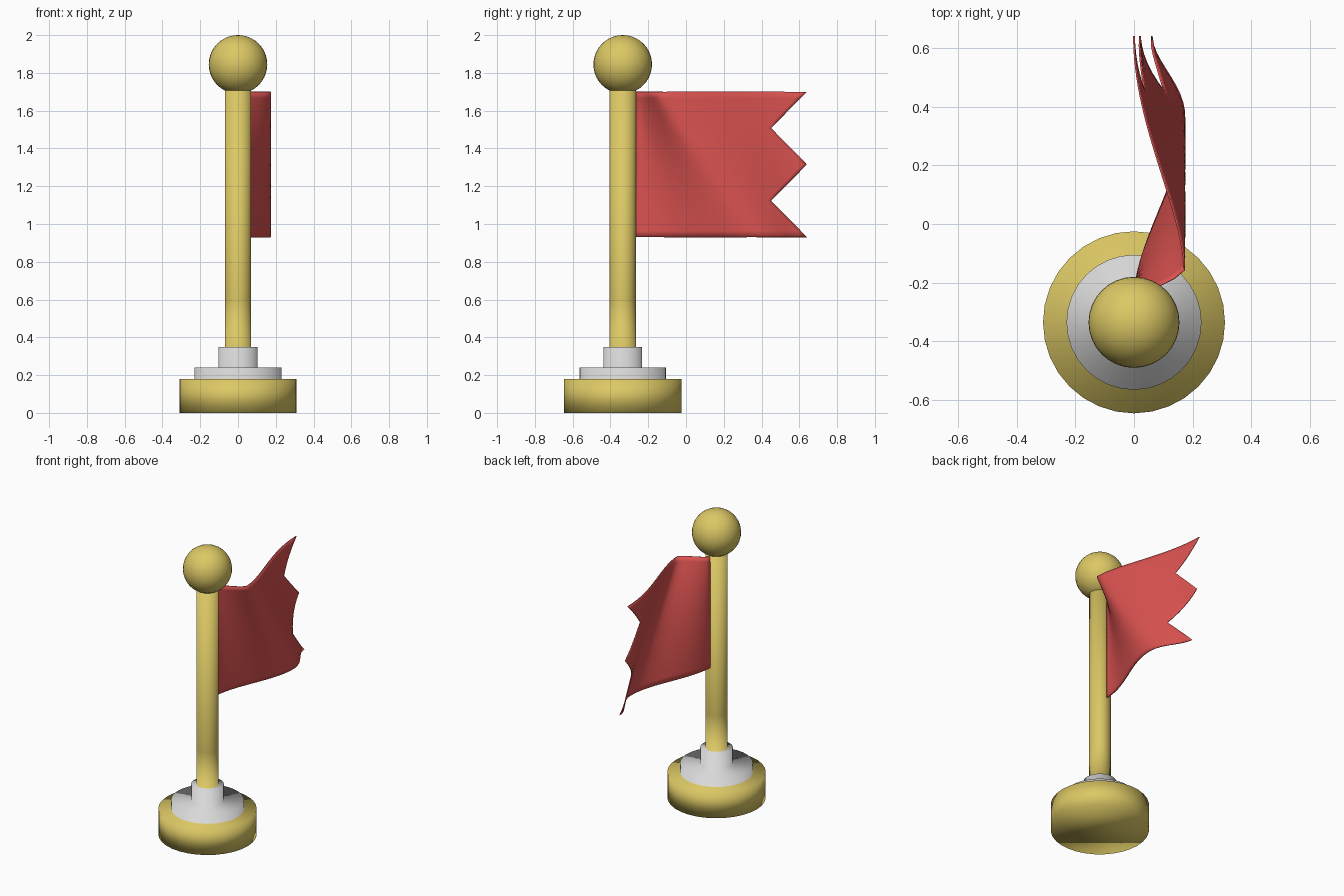
import bpy, bmesh, math

if "Cube" in bpy.data.objects:
    bpy.data.objects.remove(bpy.data.objects["Cube"])

POLE_Y = -0.335


def material(name, rgb):
    m = bpy.data.materials.new(name)
    m.diffuse_color = (*rgb, 1)
    m.use_nodes = True
    m.node_tree.nodes["Principled BSDF"].inputs["Base Color"].default_value = m.diffuse_color
    return m


gold = material("gold", (0.72, 0.58, 0.13))
silver = material("light grey", (0.70, 0.70, 0.70))
red = material("red", (0.70, 0.085, 0.08))


def finish(name, bm, mats):
    bmesh.ops.recalc_face_normals(bm, faces=bm.faces)
    for f in bm.faces:
        f.smooth = True
    me = bpy.data.meshes.new(name)
    bm.to_mesh(me)
    bm.free()
    for m in mats:
        me.materials.append(m)
    ob = bpy.data.objects.new(name, me)
    bpy.context.collection.objects.link(ob)
    return ob


# Base, collar and pole: one turned profile of (radius, height)
profile = [(0.31, 0), (0.31, 0.18), (0.23, 0.18), (0.23, 0.24), (0.103, 0.24),
           (0.103, 0.35), (0.07, 0.35), (0.07, 0.6), (0.07, 1.75)]
SIDES = 32
bm = bmesh.new()
rings = []
for r, z in profile:
    rings.append([bm.verts.new((r * math.cos(2 * math.pi * i / SIDES),
                                POLE_Y + r * math.sin(2 * math.pi * i / SIDES), z))
                  for i in range(SIDES)])
for k, (a, b) in enumerate(zip(rings, rings[1:])):
    for i in range(SIDES):
        j = (i + 1) % SIDES
        f = bm.faces.new((a[i], a[j], b[j], b[i]))
        f.material_index = 1 if 2 <= k <= 5 else 0   # stepped collar is grey
bm.faces.new(rings[0])
bm.faces.new(rings[-1])
finish("base_and_pole", bm, [gold, silver])

# Ball on top
bm = bmesh.new()
bmesh.ops.create_uvsphere(bm, u_segments=32, v_segments=20, radius=0.155)
bmesh.ops.translate(bm, verts=bm.verts, vec=(0, POLE_Y, 1.845))
finish("ball_finial", bm, [gold])


# Waving flag: the crest of the wave moves outward from top (t=0) to bottom (t=1)
def ease(u):
    return u * u * (3 - 2 * u)


def wave(y, t):
    crest = -0.15 + 0.51 * t
    tip = 0.02 * t + 0.04 * t * t
    if y < crest:
        return 0.172 * ease((y + 0.27) / (crest + 0.27))
    u = min(1, (y - crest) / (0.64 - crest)) ** (0.85 + 0.3 * t)
    return 0.172 + (tip - 0.172) * ease(u)


ROWS, COLS = 24, 32
bm = bmesh.new()
grid = []
for r in range(ROWS + 1):
    t = r / ROWS
    notch = 1 - abs((t * 2) % 1 - 0.5) * 2           # two V cuts in the fly edge
    end = 0.64 - 0.19 * notch
    row = []
    for c in range(COLS + 1):
        y = -0.27 + (end + 0.27) * c / COLS
        row.append(bm.verts.new((wave(y, t), y, 1.70 - 0.77 * t)))
    grid.append(row)
for a, b in zip(grid, grid[1:]):
    for c in range(COLS):
        bm.faces.new((a[c], a[c + 1], b[c + 1], b[c]))
flag = finish("flag", bm, [red])
sol = flag.modifiers.new("thickness", 'SOLIDIFY')
sol.thickness = 0.006
sol.offset = 0
